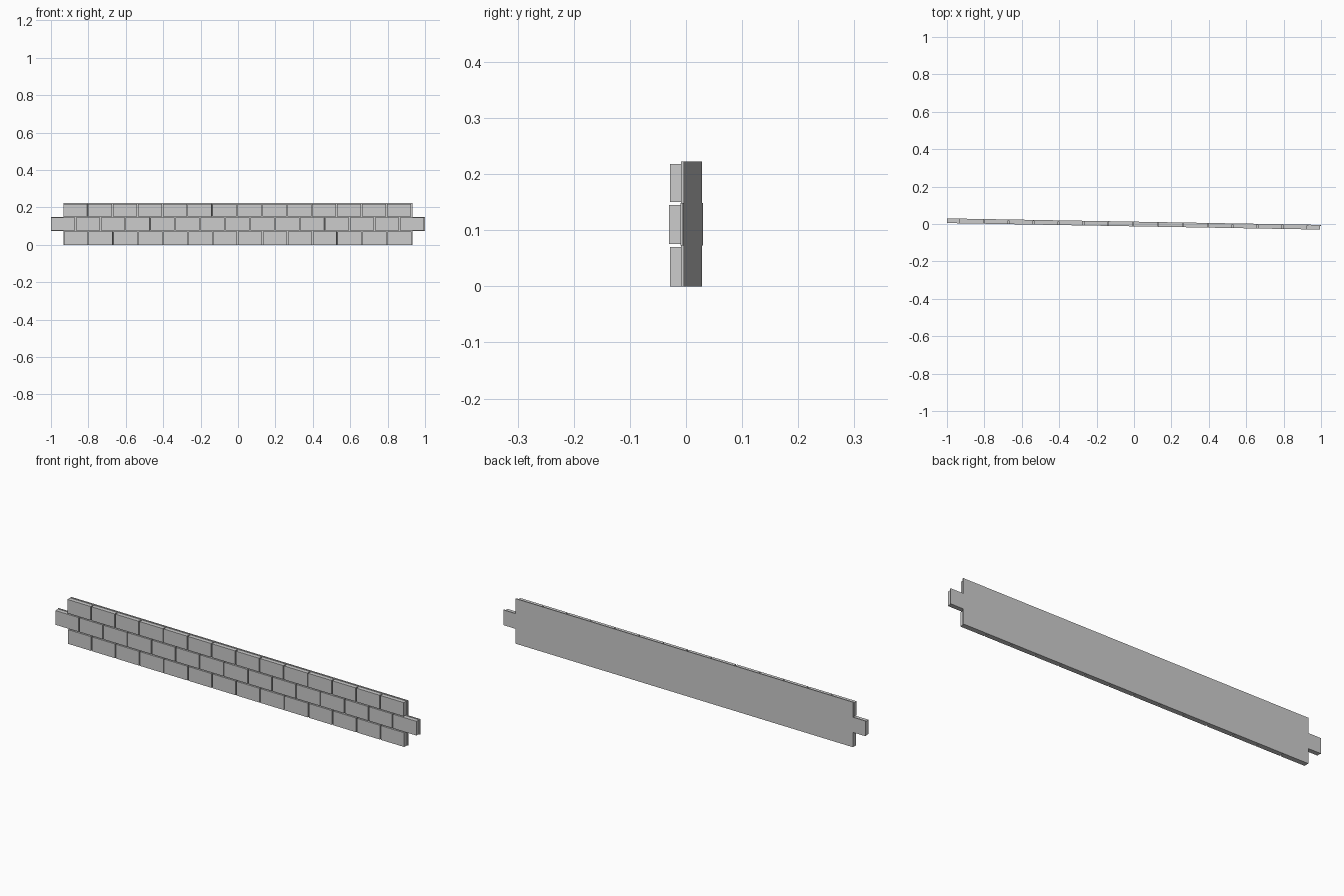
import bpy, bmesh, math
from mathutils import Matrix

if "Cube" in bpy.data.objects:
    bpy.data.objects.remove(bpy.data.objects["Cube"])

TURN = Matrix.Rotation(math.radians(-1), 4, 'Z')  # panel sits slightly askew


def finish(bm, name):
    bmesh.ops.recalc_face_normals(bm, faces=bm.faces)
    bmesh.ops.transform(bm, matrix=TURN, verts=bm.verts)
    mesh = bpy.data.meshes.new(name)
    bm.to_mesh(mesh)
    bm.free()
    obj = bpy.data.objects.new(name, mesh)
    bpy.context.collection.objects.link(obj)
    return obj


# Thin backing plate with a tab at each end
half = [(0.932, 0), (0.932, 0.073), (1, 0.073), (1, 0.148), (0.932, 0.148), (0.932, 0.222)]
outline = half + [(-x, z) for x, z in reversed(half)]
bm = bmesh.new()
face = bm.faces.new([bm.verts.new((x, 0.0075, z)) for x, z in outline])
ext = bmesh.ops.extrude_face_region(bm, geom=[face])
new_verts = [g for g in ext['geom'] if isinstance(g, bmesh.types.BMVert)]
bmesh.ops.translate(bm, vec=(0, 0.005, 0), verts=new_verts)
# keep both caps so the plate is closed
if len(bm.faces) == len(outline) + 1:
    bm.faces.new([v for v in face.verts])
finish(bm, "backing_plate")


# Courses of bricks laid in running bond
def brick_row(name, start, count, z0, z1, pitch=0.1331, gap=0.005):
    bm = bmesh.new()
    width, depth = pitch - gap, 0.02
    for i in range(count):
        centre = (start + i * pitch + width / 2, -0.0025, (z0 + z1) / 2)
        m = Matrix.Translation(centre) @ Matrix.Diagonal((width, depth, z1 - z0, 1))
        bmesh.ops.create_cube(bm, size=1, matrix=m)
    finish(bm, name)


brick_row("bottom_bricks", -0.931, 14, 0, 0.07)
brick_row("middle_bricks", -1.0, 15, 0.075, 0.145, 0.1333)
brick_row("top_bricks", -0.934, 14, 0.15, 0.218)
